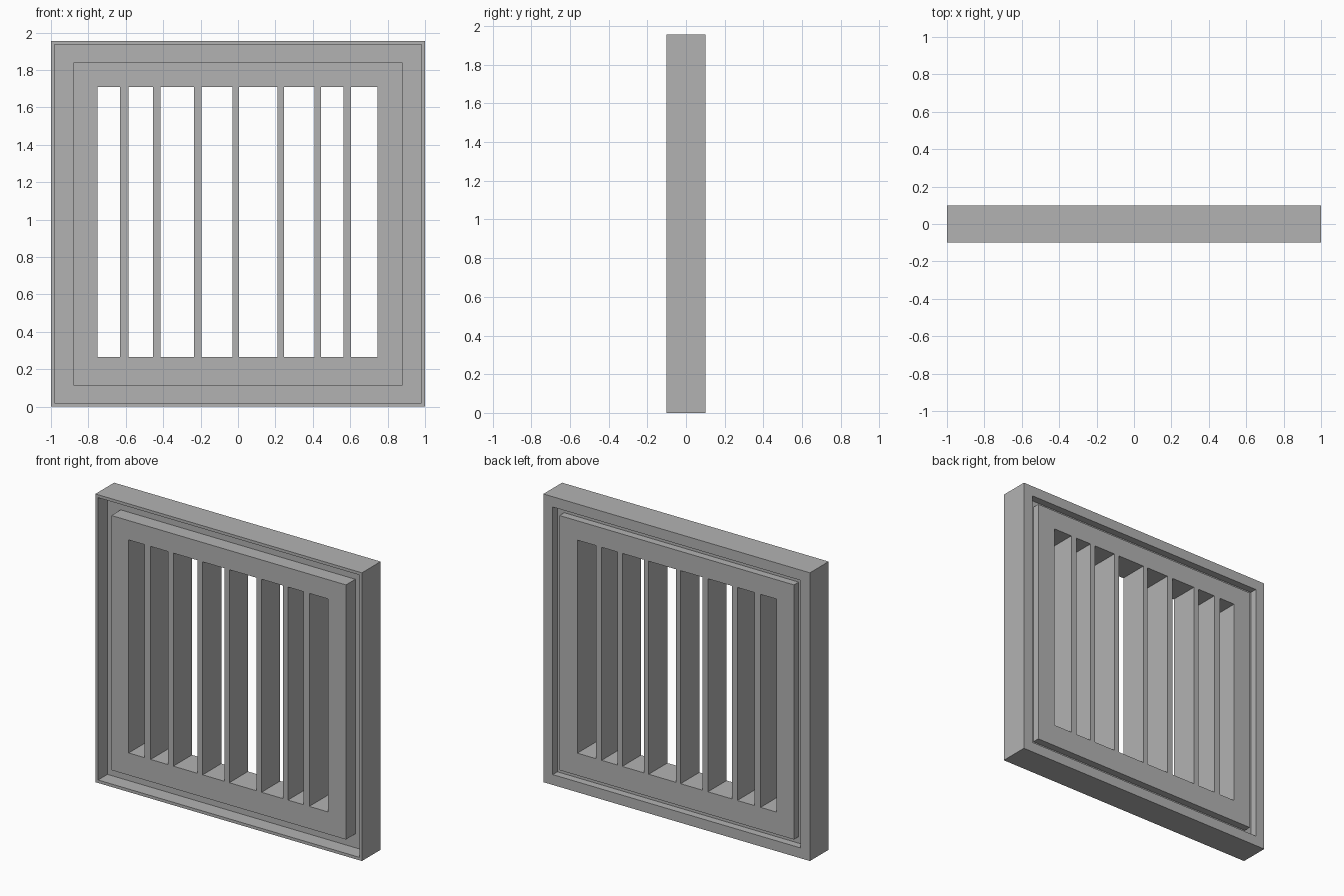
import bpy
import bmesh

cube = bpy.data.objects.get("Cube")
if cube:
    bpy.data.objects.remove(cube, do_unlink=True)

HEIGHT = 1.955
MID = HEIGHT / 2
DEPTH = 0.1            # half thickness of the whole window


def make_object(name, bm):
    bmesh.ops.recalc_face_normals(bm, faces=bm.faces)
    mesh = bpy.data.meshes.new(name)
    bm.to_mesh(mesh)
    bm.free()
    obj = bpy.data.objects.new(name, mesh)
    bpy.context.collection.objects.link(obj)
    return obj


def rectangle(bm, half_x, half_z, y):
    corners = ((-1, -1), (1, -1), (1, 1), (-1, 1))
    return [bm.verts.new((sx * half_x, y, MID + sz * half_z)) for sx, sz in corners]


grey = bpy.data.materials.new("stone grey")
grey.use_nodes = True
colour = (0.45, 0.45, 0.45, 1)
grey.diffuse_color = colour
grey.node_tree.nodes["Principled BSDF"].inputs["Base Color"].default_value = colour

# Frame body: stepped rectangles from back panel, round the rim, to front panel
outer = (1.0, MID)
back_lip = (0.93, MID - 0.07)
front_lip = (0.98, MID - 0.02)
panel = (0.88, MID - 0.114)
steps = [(panel, DEPTH), (panel, 0.05), (back_lip, 0.05), (back_lip, DEPTH),
         (outer, DEPTH), (outer, -DEPTH), (front_lip, -DEPTH),
         (front_lip, 0), (panel, 0), (panel, -DEPTH)]
bm = bmesh.new()
rings = [rectangle(bm, *size, y) for size, y in steps]
for a, b in zip(rings, rings[1:]):
    for i in range(4):
        j = (i + 1) % 4
        bm.faces.new((a[i], a[j], b[j], b[i]))
bm.faces.new(rings[0])
bm.faces.new(rings[-1])
frame = make_object("barred_window_frame", bm)
frame.data.materials.append(grey)

# Openings between the unevenly spaced vertical bars
openings = [(-0.75, -0.63), (-0.585, -0.455), (-0.415, -0.235), (-0.195, -0.03),
            (0.005, 0.21), (0.247, 0.408), (0.445, 0.563), (0.605, 0.745)]
bottom, top = 0.265, 1.71
bm = bmesh.new()
for left, right in openings:
    box = bmesh.ops.create_cube(bm, size=1)["verts"]
    bmesh.ops.scale(bm, vec=(right - left, 1, top - bottom), verts=box)
    bmesh.ops.translate(bm, vec=((left + right) / 2, 0, (bottom + top) / 2), verts=box)
cutter = make_object("opening_cutter", bm)
cutter.hide_render = True

# Cut the openings and discard the cutter
cut = frame.modifiers.new("openings", 'BOOLEAN')
cut.operation = 'DIFFERENCE'
cut.solver = 'EXACT'
cut.object = cutter
bpy.context.view_layer.objects.active = frame
bpy.ops.object.modifier_apply(modifier=cut.name)
bpy.data.objects.remove(cutter, do_unlink=True)
